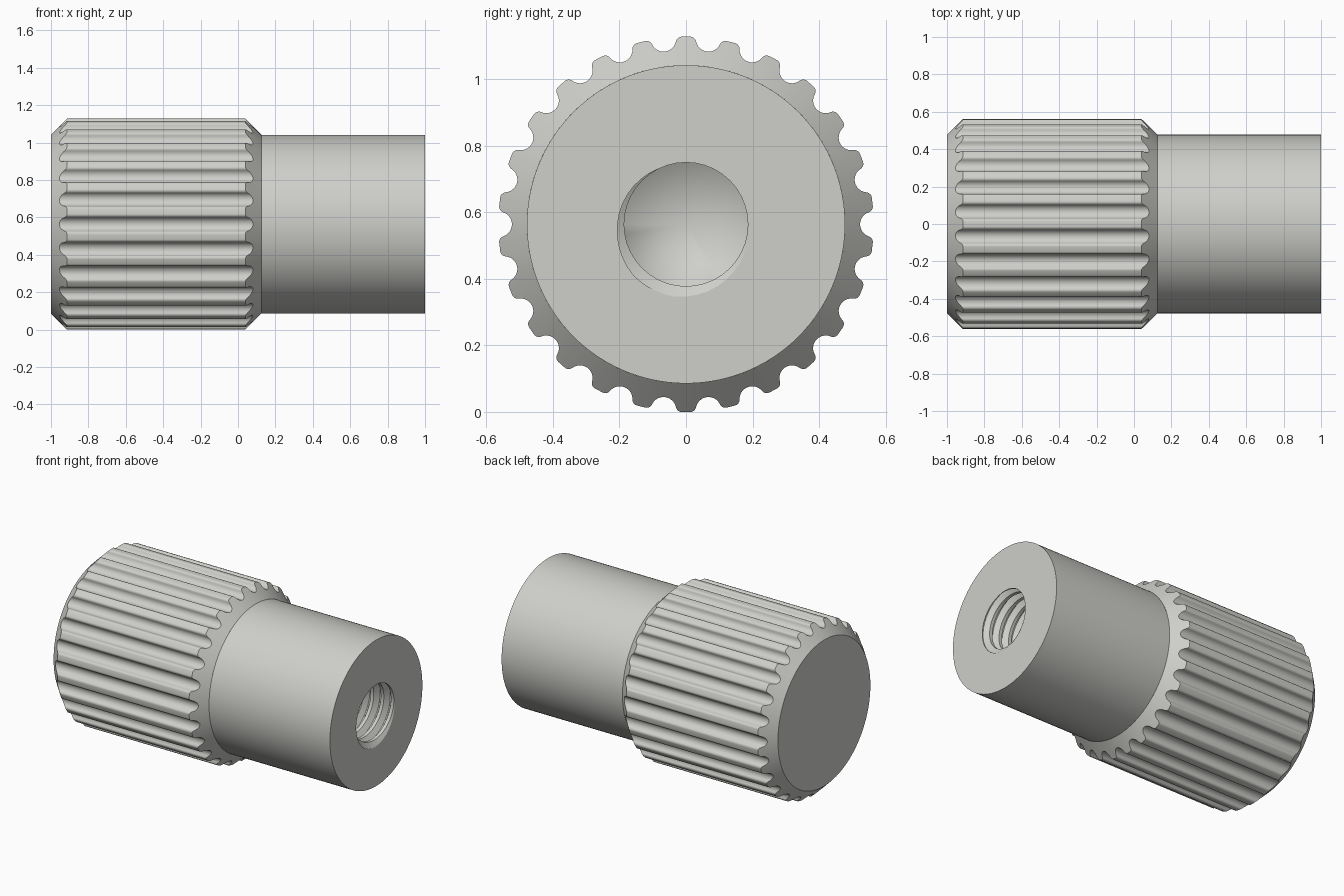
import bpy, bmesh
from math import sin, cos, pi, sqrt, atan2, hypot, radians

if "Cube" in bpy.data.objects:
    bpy.data.objects.remove(bpy.data.objects["Cube"])

R, R_END, CZ = 0.564, 0.478, 0.564      # tooth tip radius, end face radius, axis height
X0, X1, X2 = -1.0, 0.125, 1.0           # head start, head end, shaft end
TEETH = 26

metal = bpy.data.materials.new("light_grey_metal")
metal.diffuse_color = (0.62, 0.62, 0.59, 1)
metal.use_nodes = True
metal.node_tree.nodes["Principled BSDF"].inputs["Base Color"].default_value = metal.diffuse_color


def ring(bm, pts, xs):
    """Vertices from (angle, radius) pairs at the given x positions."""
    return [bm.verts.new((x, r * cos(a), CZ + r * sin(a))) for (a, r), x in zip(pts, xs)]


def skin(bm, a, b, split=False):
    """Faces between two equal rings; split follows the thread diagonal."""
    n = len(a)
    for i in range(n):
        j = (i + 1) % n
        if split:
            bm.faces.new((a[i], a[j], b[i]))
            bm.faces.new((a[j], b[j], b[i]))
        else:
            bm.faces.new((a[i], a[j], b[j], b[i]))


def finish(bm, name):
    bmesh.ops.recalc_face_normals(bm, faces=bm.faces)
    me = bpy.data.meshes.new(name)
    bm.to_mesh(me)
    bm.free()
    me.materials.append(metal)
    ob = bpy.data.objects.new(name, me)
    bpy.context.collection.objects.link(ob)
    bpy.ops.object.select_all(action='DESELECT')
    ob.select_set(True)
    bpy.context.view_layer.objects.active = ob
    bpy.ops.object.shade_smooth_by_angle(angle=radians(30))
    return ob


# Tooth section: round groove blended into rounded tooth tips
rho, fil = 0.038, 0.018
gc = 0.523 + rho                        # groove circle centre radius
fr = R - fil                            # fillet centre radius
ca = (gc * gc + fr * fr - (rho + fil) ** 2) / (2 * gc * fr)
fu, fv = fr * sqrt(1 - ca * ca), fr * ca
t_end = atan2(fu, gc - fv)              # groove arc half angle
half = []
for k in range(7):
    t = t_end * k / 6
    half.append((rho * sin(t), gc - rho * cos(t)))
a_start, a_stop = atan2(gc - fv, -fu), atan2(fv, fu)
for k in range(1, 6):
    t = a_start + (a_stop - a_start) * k / 5
    half.append((fu + fil * cos(t), fv + fil * sin(t)))
half = [(atan2(u, v), hypot(u, v)) for u, v in half]
tooth = [(-a, r) for a, r in reversed(half[1:])] + half
section = [(2 * pi * k / TEETH + a, r) for k in range(TEETH) for a, r in tooth]

# Knurled head with 45 degree chamfers at both ends
bm = bmesh.new()
rim = [(a, R_END) for a, r in section]
n = len(section)
rings = [ring(bm, rim, [X0] * n),
         ring(bm, section, [X0 + r - R_END for a, r in section]),
         ring(bm, section, [X1 - r + R_END for a, r in section]),
         ring(bm, rim, [X1] * n)]
for a, b in zip(rings, rings[1:]):
    skin(bm, a, b)
bm.faces.new(rings[0])
finish(bm, "knurled_head")

# Shaft with end face, threaded hole and drilled cone
SEG, PITCH, TURNS = 40, 0.073, 10
R_MIN, R_MAX = 0.186, 0.22


def thread_radius(p):
    p = (p - 1) % SEG
    if p <= 12:
        f = 0
    elif p <= 24:
        f = (p - 12) / 12
    elif p <= 28:
        f = 1
    else:
        f = (SEG - p) / 12
    return R_MIN + (R_MAX - R_MIN) * f


bm = bmesh.new()
m = SEG * 3
circle = [(2 * pi * i / m, R_END) for i in range(m)]
inner, outer = ring(bm, circle, [X1] * m), ring(bm, circle, [X2] * m)
skin(bm, inner, outer)

angles = [2 * pi * j / SEG for j in range(SEG)]
mouth = prev = None
for i in range(TURNS * SEG + 1):
    cur = ring(bm, [(a, thread_radius(j + i)) for j, a in enumerate(angles)],
               [X2 - PITCH * i / SEG] * SEG)
    if prev:
        skin(bm, prev, cur, True)
    else:
        mouth = cur
    prev = cur
depth = X2 - PITCH * TURNS - 0.04
drill = ring(bm, [(a, R_MIN) for a in angles], [depth] * SEG)
skin(bm, prev, drill)
tip = bm.verts.new((depth - 0.11, 0, CZ))
for j in range(SEG):
    k = (j + 1) % SEG
    bm.faces.new((drill[j], drill[k], tip))
    # end face sector
    bm.faces.new([outer[(3 * j + q) % m] for q in range(4)] + [mouth[k], mouth[j]])
finish(bm, "threaded_shaft")
